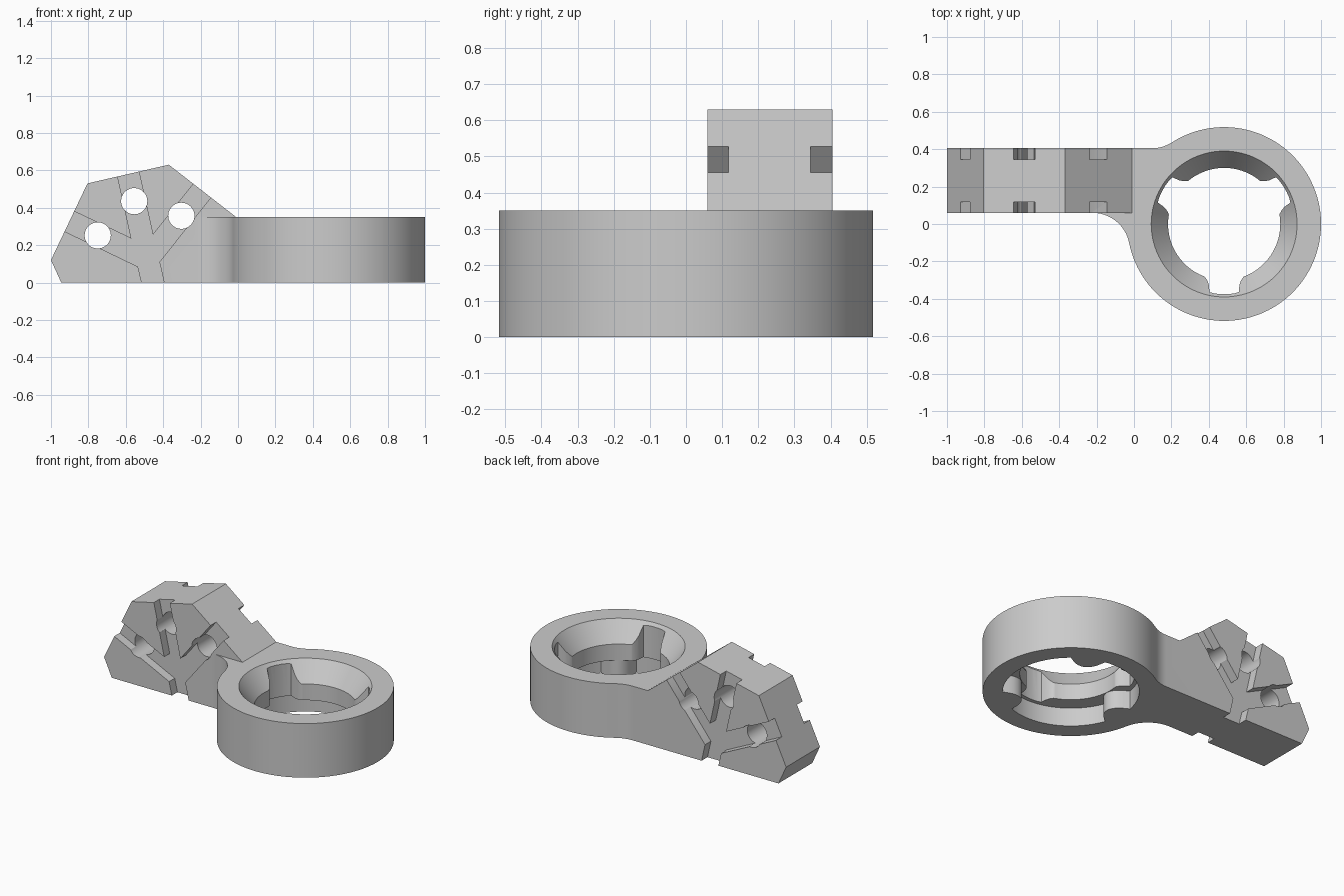
import bpy, bmesh, math
from mathutils import Vector

if "Cube" in bpy.data.objects:
    bpy.data.objects.remove(bpy.data.objects["Cube"])

CX, R, F = 0.482, 0.518, 0.2      # ring centre, ring radius, blend radius
Y0, Y1, H = 0.06, 0.405, 0.35     # arm sides, ring height

grey = bpy.data.materials.new("plain grey")
grey.diffuse_color = (0.6, 0.6, 0.6, 1)
grey.use_nodes = True
grey.node_tree.nodes["Principled BSDF"].inputs["Base Color"].default_value = grey.diffuse_color


def finish(name, bm):
    bmesh.ops.recalc_face_normals(bm, faces=bm.faces)
    me = bpy.data.meshes.new(name)
    bm.to_mesh(me)
    bm.free()
    ob = bpy.data.objects.new(name, me)
    me.materials.append(grey)
    bpy.context.collection.objects.link(ob)
    return ob


def prism(name, pts, axis, lo, hi):
    """Extrude a 2D outline along z (plan outline) or y (side outline)."""
    bm = bmesh.new()
    put = (lambda a, b: (a, b, lo)) if axis == 'z' else (lambda a, b: (a, lo, b))
    face = bm.faces.new([bm.verts.new(put(a, b)) for a, b in pts])
    new = bmesh.ops.extrude_face_region(bm, geom=[face])['geom']
    step = Vector((0, 0, hi - lo)) if axis == 'z' else Vector((0, hi - lo, 0))
    bmesh.ops.translate(bm, vec=step, verts=[v for v in new if isinstance(v, bmesh.types.BMVert)])
    return finish(name, bm)


def lathe(name, profile, n=96):
    """Closed solid turned about the ring axis from (radius, z) points."""
    bm = bmesh.new()
    rings = [[bm.verts.new((CX + r * math.cos(math.tau * i / n), r * math.sin(math.tau * i / n), z))
              for i in range(n)] for r, z in profile]
    for a, b in zip(rings, rings[1:]):
        for i in range(n):
            j = (i + 1) % n
            bm.faces.new((a[i], a[j], b[j], b[i]))
    bm.faces.new(rings[0])
    bm.faces.new(rings[-1])
    return finish(name, bm)


def arc(cx, cy, r, a0, a1, n):
    return [(cx + r * math.cos(a0 + (a1 - a0) * i / n), cy + r * math.sin(a0 + (a1 - a0) * i / n))
            for i in range(n + 1)]


def cut(body, cutter):
    mod = body.modifiers.new("cut", 'BOOLEAN')
    mod.operation, mod.solver, mod.object = 'DIFFERENCE', 'EXACT', cutter
    bpy.context.view_layer.objects.active = body
    bpy.ops.object.modifier_apply(modifier=mod.name)
    bpy.data.objects.remove(cutter)


# Plan outline: straight arm blended into a round ring
cy1, cy2 = Y0 - F, Y1 + F
dx1 = math.sqrt((R + F) ** 2 - cy1 ** 2)
dx2 = math.sqrt((R + F) ** 2 - cy2 ** 2)
t1, t2 = math.atan2(cy1, -dx1), math.atan2(cy2, -dx2)
outline = [(-1.05, Y1), (-1.05, Y0)]
outline += arc(CX - dx1, cy1, F, math.pi / 2, t1 + math.pi, 16)
outline += arc(CX, 0, R, t1, t2 + (math.tau if t2 < t1 else 0), 96)[1:-1]
outline += arc(CX - dx2, cy2, F, t2 - math.pi, -math.pi / 2, 10)
body = prism("ring_bracket", outline, 'z', 0, 0.8)

# Trim to the faceted side profile, and lower the front blend to ring height
cut(body, prism("profile_cutter", [(-0.899, -0.1), (-0.945, 0), (-1, 0.12), (-0.805, 0.53),
    (-0.37, 0.63), (-0.01, H), (1.2, H), (1.2, 0.9), (-1.2, 0.9), (-1.2, -0.1)], 'y', -1, 1))
cut(body, prism("blend_cutter", [(-0.6, H), (0.2, H), (0.2, 0.9), (-0.6, 0.9)], 'y', -1, Y0))

# Branching grooves on both sides of the arm
groove = [(-0.178, 0.603), (-0.455, 0.255), (-0.551, 0.69), (-0.667, 0.67), (-0.57, 0.235),
          (-0.965, 0.423), (-1.02, 0.318), (-0.535, 0.085), (-0.515, 0), (-0.515, -0.1),
          (-0.395, -0.1), (-0.395, 0), (-0.42, 0.11), (-0.083, 0.533)]
for lo, hi in ((Y0 - 0.05, Y0 + 0.057), (Y1 - 0.06, Y1 + 0.05)):
    cut(body, prism("groove_cutter", groove, 'y', lo, hi))

# Cross holes
for x, z in ((-0.75, 0.252), (-0.555, 0.435), (-0.303, 0.357)):
    cut(body, prism("hole_cutter", arc(x, z, 0.07, 0, math.tau, 40)[:-1], 'y', -0.2, 0.7))

# Funnel bore through the ring
cut(body, lathe("bore_cutter", [(0.30, -0.1), (0.30, 0.225), (0.39, H), (0.426, 0.4)]))

# Undercut below the lip, leaving three rounded stop ribs
under = []
for i in range(180):
    a = i * 2
    d = abs((a - 65 + 60) % 120 - 60)          # angle from nearest rib centre
    r = 0.40
    if d < 14:
        r = 0.40 - 0.098 * math.sqrt(1 - (d / 14) ** 2)
    t = math.radians(a)
    under.append((CX + r * math.cos(t), r * math.sin(t)))
cut(body, prism("undercut_cutter", under, 'z', -0.06, 0.12))

# Three entry notches with rounded mouths
half = [(0.2, 0.113), (0.272, 0.113), (0.285, 0.101), (0.302, 0.09), (0.325, 0.082),
        (0.345, 0.08), (0.364, 0.078), (0.371, 0.055), (0.375, 0.02)]
notch = half + [(u, -v) for u, v in reversed(half)]
for deg in (30, 150, 270):
    c, s = math.cos(math.radians(deg)), math.sin(math.radians(deg))
    cut(body, prism("notch_cutter", [(CX + u * c - v * s, u * s + v * c) for u, v in notch],
                    'z', -0.08, 0.45))

# Smooth round walls, crisp edges
body.select_set(True)
bpy.context.view_layer.objects.active = body
bpy.ops.object.shade_smooth_by_angle(angle=math.radians(30))
